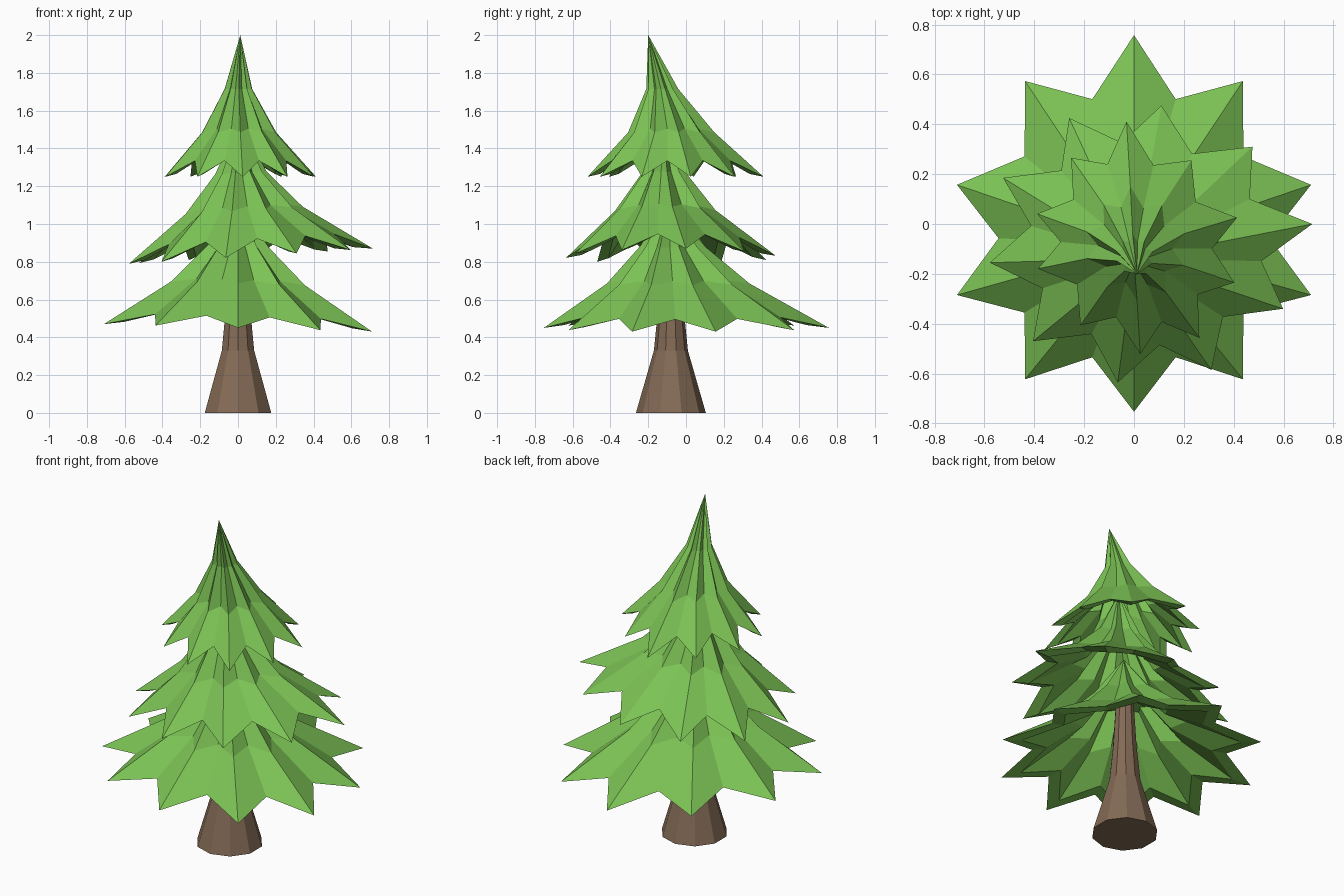
import bpy, bmesh, math
from mathutils import Vector

cube = bpy.data.objects.get("Cube")
if cube:
    bpy.data.objects.remove(cube, do_unlink=True)


def make_material(name, color):
    mat = bpy.data.materials.new(name)
    mat.use_nodes = True
    mat.diffuse_color = (*color, 1)
    mat.node_tree.nodes["Principled BSDF"].inputs["Base Color"].default_value = (*color, 1)
    return mat


def loft(name, rings, apex, material):
    """Skin a stack of equal rings, counter-clockwise from above, from a cap to an apex."""
    bm = bmesh.new()
    loops = [[bm.verts.new(p) for p in ring] for ring in rings]
    top = bm.verts.new(apex)
    count = len(loops[0])
    for i in range(count):
        j = (i + 1) % count
        for low, high in zip(loops, loops[1:]):
            bm.faces.new((low[i], low[j], high[j], high[i]))
        bm.faces.new((loops[-1][i], loops[-1][j], top))
    bm.faces.new(list(reversed(loops[0])))
    mesh = bpy.data.meshes.new(name)
    bm.to_mesh(mesh)
    bm.free()
    mesh.materials.append(material)
    obj = bpy.data.objects.new(name, mesh)
    bpy.context.collection.objects.link(obj)


def branch_tier(name, tips, levels, apex, tilt, material):
    """Star-shaped hollow cone. Each level: scale, centre y, height, notch rise."""
    tips = [Vector(t) for t in reversed(tips)]
    centre = sum(tips, Vector((0, 0))) / len(tips)
    # Bough tips alternate with the notches between them
    star = []
    for i, tip in enumerate(tips):
        middle = (tip + tips[(i + 1) % len(tips)]) / 2
        star += [(tip - centre, 0), ((middle - centre) * 0.765, 1)]
    # Lining: inset sharp rim, then a slightly smaller copy of the upper levels
    scale, cy, height, rise = levels[0]
    lining = [(scale * 0.85, cy, height + 0.015, rise)]
    lining += [(s * 0.9, y, h - 0.03, r) for s, y, h, r in levels[1:]]
    rings = []
    for scale, cy, height, rise in lining[::-1] + levels:
        ring = []
        for offset, notch in star:
            x = (centre.x + offset.x) * scale
            y = cy + offset.y * scale
            ring.append((x, y, height + tilt * x + rise * notch))
        rings.append(ring)
    loft(name, rings, apex, material)


green = make_material("needle green", (0.2, 0.54, 0.09))
brown = make_material("bark brown", (0.23, 0.145, 0.092))

# Trunk: flared ten-sided post
trunk_rings = []
for radius, height in ((0.185, 0), (0.09, 0.33), (0.068, 0.55), (0.05, 0.85)):
    angles = [math.pi / 2 + math.tau * k / 10 for k in range(10)]
    trunk_rings.append([(radius * math.cos(a), radius * math.sin(a) - 0.08, height)
                        for a in angles])
loft("trunk", trunk_rings, (0, -0.08, 0.87), brown)

# Lower boughs: left half mirrored to the right
half = [(0.437, 0.573), (0.71, 0.157), (0.71, -0.285), (0.437, -0.623)]
lower = [(0, 0.757), *half, (0, -0.753), *[(-x, y) for x, y in reversed(half)]]
branch_tier("lower_branches", lower,
            [(1, -0.035, 0.45, 0.06), (0.5, -0.06, 0.685, 0.02), (0.23, -0.08, 0.88, 0)],
            (0, -0.09, 1.12), -0.028, green)

# Middle boughs
middle = [(0.11, 0.475), (0.475, 0.31), (0.715, 0), (0.598, -0.34), (0.31, -0.585),
          (-0.065, -0.635), (-0.405, -0.47), (-0.578, -0.155), (-0.525, 0.185),
          (-0.26, 0.425)]
branch_tier("middle_branches", middle,
            [(1, -0.079, 0.825, 0.09), (0.48, -0.11, 1.07, 0.02), (0.21, -0.117, 1.27, 0)],
            (0.01, -0.12, 1.55), 0.062, green)

# Upper boughs, ending in the bent tree top
upper = [(-0.03, 0.41), (0.23, 0.255), (0.413, 0.025), (0.402, -0.235), (0.262, -0.457),
         (0.025, -0.522), (-0.215, -0.407), (-0.385, -0.18), (-0.388, 0.04),
         (-0.252, 0.265)]
branch_tier("upper_branches", upper,
            [(1, -0.08, 1.25, 0.085), (0.49, -0.09, 1.485, 0.02), (0.182, -0.13, 1.715, 0)],
            (0.012, -0.2, 2), 0, green)
